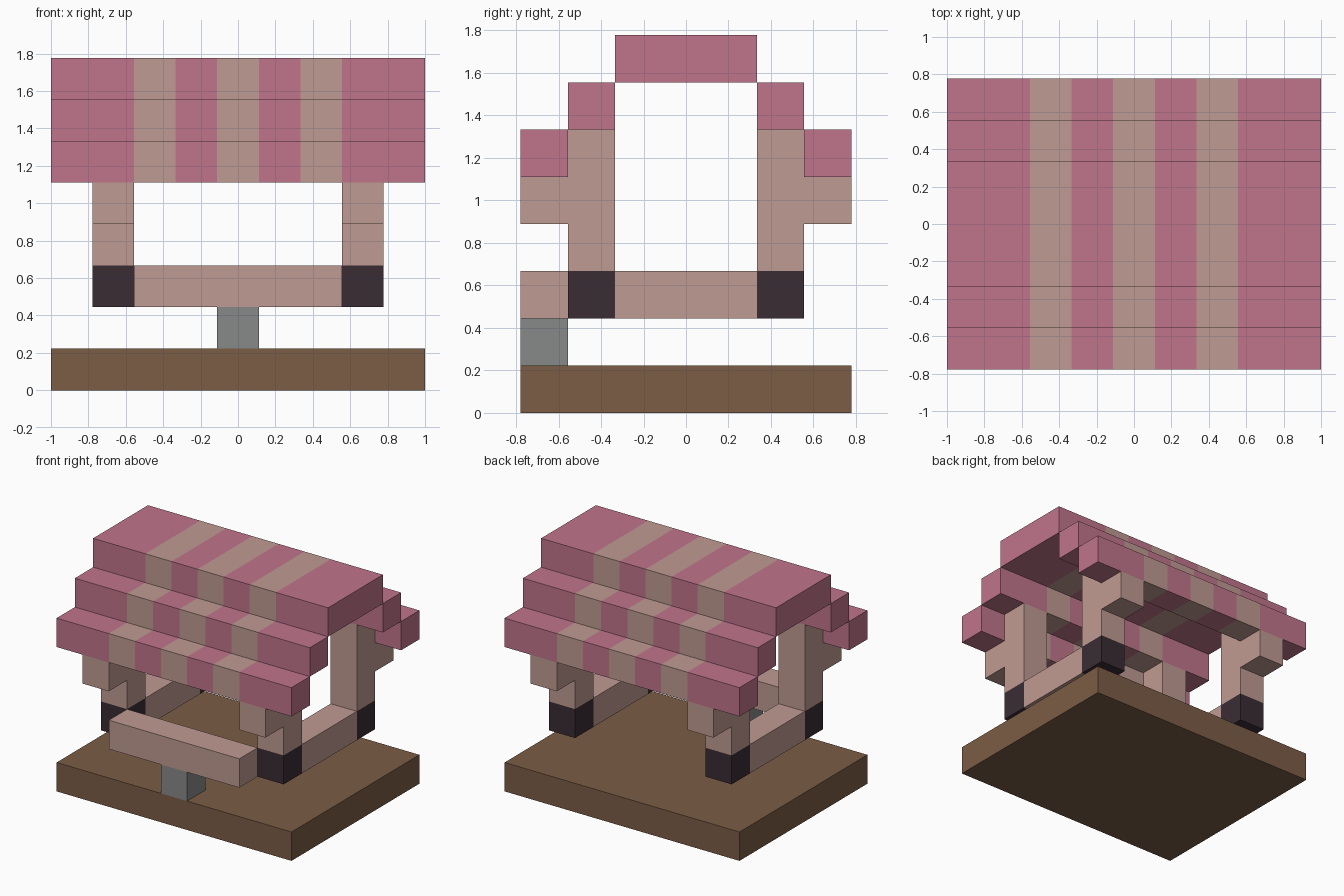
import bpy
import bmesh

cube = bpy.data.objects.get("Cube")
if cube:
    bpy.data.objects.remove(cube, do_unlink=True)

U = 2 / 9  # side of one building block


def material(name, *rgb):
    """Flat material from 0-255 display values, stored as linear."""
    lin = [((c / 255 + 0.055) / 1.055) ** 2.4 for c in rgb]
    m = bpy.data.materials.new(name)
    m.use_nodes = True
    m.diffuse_color = (*lin, 1)
    bsdf = m.node_tree.nodes["Principled BSDF"]
    bsdf.inputs["Base Color"].default_value = (*lin, 1)
    bsdf.inputs["Roughness"].default_value = 0.9
    return m


WOOD = material("brown_wood", 124, 93, 70)
PINK = material("pink_cloth", 192, 117, 140)
TAN = material("pale_tan", 192, 155, 147)
DARK = material("dark_plum", 58, 44, 52)
GREY = material("stone_grey", 135, 137, 136)


def prism(name, x0, x1, profile, mats, cuts=(), rule=None):
    """Extrude a y-z profile (in blocks) from x0 to x1, colouring bands by rule."""
    bm = bmesh.new()
    face = bm.faces.new([bm.verts.new((x0 * U, y * U, z * U)) for y, z in profile])
    ext = bmesh.ops.extrude_face_region(bm, geom=[face], use_keep_orig=True)
    moved = [v for v in ext["geom"] if isinstance(v, bmesh.types.BMVert)]
    bmesh.ops.translate(bm, verts=moved, vec=((x1 - x0) * U, 0, 0))
    for x in cuts:
        geom = bm.verts[:] + bm.edges[:] + bm.faces[:]
        bmesh.ops.bisect_plane(bm, geom=geom, plane_co=(x * U, 0, 0), plane_no=(1, 0, 0))
    bmesh.ops.recalc_face_normals(bm, faces=bm.faces[:])
    if rule:
        for f in bm.faces:
            f.material_index = rule(f.calc_center_median().x / U)
    mesh = bpy.data.meshes.new(name)
    bm.to_mesh(mesh)
    bm.free()
    for m in mats:
        mesh.materials.append(m)
    obj = bpy.data.objects.new(name, mesh)
    bpy.context.collection.objects.link(obj)
    return obj


def box(name, x, y, z, mats, **kw):
    profile = [(y[0], z[0]), (y[1], z[0]), (y[1], z[1]), (y[0], z[1])]
    return prism(name, x[0], x[1], profile, mats, **kw)


def stripe(x):
    """Roof bands: 0 is pink, 1 is tan."""
    a = abs(x)
    return 1 if a < 0.5 or 1.5 < a < 2.5 else 0


# Ground slab, counter and its support
box("base", (-4.5, 4.5), (-3.5, 3.5), (0, 1), [WOOD])
box("counter_support", (-0.5, 0.5), (-3.5, -2.5), (1, 2), [GREY])
box("front_counter", (-2.5, 2.5), (-3.5, -2.5), (2, 3), [TAN])

# Side rails, and a foot and bracketed post at each corner
for side, s in (("right", -1), ("left", 1)):
    x = sorted((s * 2.5, s * 3.5))
    box(f"{side}_rail", x, (-1.5, 1.5), (2, 3), [TAN])
    for end, t in (("front", -1), ("back", 1)):
        box(f"{end}_{side}_foot", x, sorted((t * 1.5, t * 2.5)), (2, 3), [DARK])
        shape = [(1.5, 3), (2.5, 3), (2.5, 4), (3.5, 4), (3.5, 5), (2.5, 5), (2.5, 6), (1.5, 6)]
        prism(f"{end}_{side}_post", *x, [(t * y, z) for y, z in shape], [TAN])

# Stepped striped roof
steps = {
    "roof_ridge": ((-1.5, 1.5), (7, 8)),
    "roof_front_middle": ((-2.5, -1.5), (6, 7)),
    "roof_back_middle": ((1.5, 2.5), (6, 7)),
    "roof_front_eave": ((-3.5, -2.5), (5, 6)),
    "roof_back_eave": ((2.5, 3.5), (5, 6)),
}
for name, (y, z) in steps.items():
    box(name, (-4.5, 4.5), y, z, [PINK, TAN],
        cuts=(-2.5, -1.5, -0.5, 0.5, 1.5, 2.5), rule=stripe)
